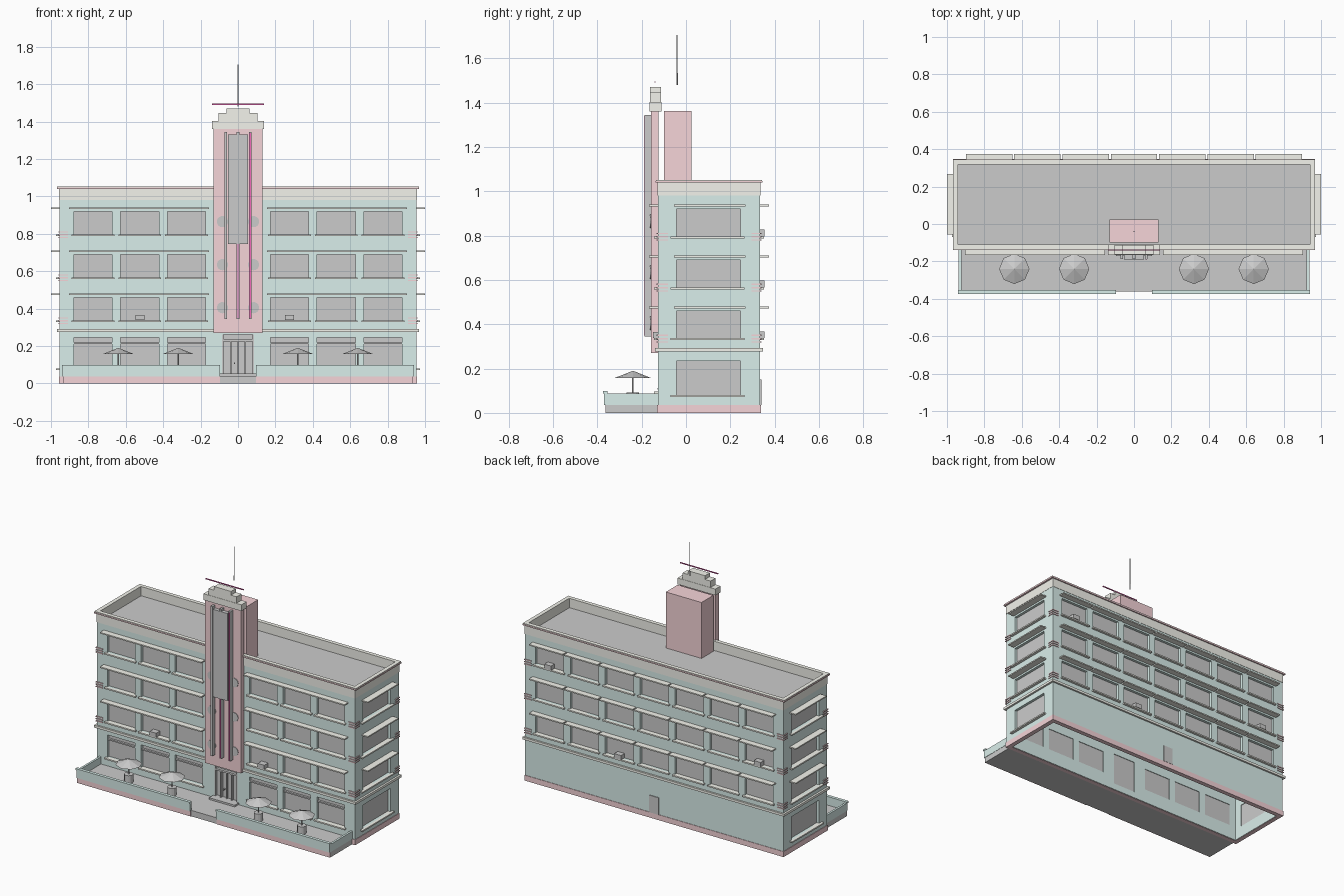
import bpy, bmesh, math
from mathutils import Matrix, Vector

if "Cube" in bpy.data.objects:
    bpy.data.objects.remove(bpy.data.objects["Cube"])


def material(name, rgb):
    m = bpy.data.materials.new(name)
    m.diffuse_color = (*rgb, 1)
    m.use_nodes = True
    m.node_tree.nodes["Principled BSDF"].inputs["Base Color"].default_value = m.diffuse_color
    return m


TEAL = material("pale_teal", (0.70, 0.86, 0.83))
PINK = material("soft_pink", (0.92, 0.66, 0.69))
CREAM = material("cream", (0.90, 0.90, 0.84))
NEON = material("neon_pink", (0.90, 0.15, 0.50))


def finish(name, bm, mat=None):
    me = bpy.data.meshes.new(name)
    bm.to_mesh(me)
    bm.free()
    ob = bpy.data.objects.new(name, me)
    bpy.context.collection.objects.link(ob)
    if mat:
        me.materials.append(mat)
    return ob


def boxes(name, items, mat=None):
    """One object from boxes given as (x0, x1, y0, y1, z0, z1)."""
    bm = bmesh.new()
    for x0, x1, y0, y1, z0, z1 in items:
        m = Matrix.Translation(((x0 + x1) / 2, (y0 + y1) / 2, (z0 + z1) / 2))
        m = m @ Matrix.Diagonal((x1 - x0, y1 - y0, z1 - z0, 1))
        bmesh.ops.create_cube(bm, size=1, matrix=m)
    return finish(name, bm, mat)


def mirror(items):
    return items + [(-b[1], -b[0], *b[2:]) for b in items]


def ring(x, y0, y1, z0, z1, t):
    """Rectangular frame around the building."""
    return [(-x, x, y0, y0 + t, z0, z1), (-x, x, y1 - t, y1, z0, z1),
            (-x, -x + t, y0 + t, y1 - t, z0, z1), (x - t, x, y0 + t, y1 - t, z0, z1)]


def cones(name, places, r1, r2, z0, z1, sides, mat=None):
    bm = bmesh.new()
    for x, y in places:
        bmesh.ops.create_cone(bm, cap_ends=True, segments=sides, radius1=r1, radius2=r2,
                              depth=z1 - z0, matrix=Matrix.Translation((x, y, (z0 + z1) / 2)))
    return finish(name, bm, mat)


X, YF, YB, T = 0.955, -0.127, 0.335, 0.03
FLOORS = [(0.337, 0.460), (0.567, 0.690), (0.797, 0.920)]
FRONT_X = [0.275, 0.525, 0.775]
BACK_X = [0.2583 * i for i in range(-3, 4)]

# window lists: cutters, glass, sills, eyebrows
cut, glass, sills, brows = [], [], [], []


def front_window(x, z0, z1):
    w = 0.102
    cut.extend(mirror([(x - w, x + w, YF - .05, YF + T + .02, z0, z1)]))
    glass.extend(mirror([(x - w, x + w, YF + .018, YF + .026, z0, z1)]))
    sills.extend(mirror([(x - w - .012, x + w + .012, YF - .018, YF + .018, z0 - .009, z0)]))


def back_window(x, z0, z1):
    w = 0.105
    cut.append((x - w, x + w, YB - T - .02, YB + .05, z0, z1))
    glass.append((x - w, x + w, YB - .026, YB - .018, z0, z1))
    sills.append((x - w - .01, x + w + .01, YB - .018, YB + .016, z0 - .009, z0))


def side_window(z0, z1):
    cut.extend(mirror([(X - T - .02, X + .05, -.043, .247, z0, z1)]))
    glass.extend(mirror([(X - .026, X - .018, -.043, .247, z0, z1)]))
    sills.extend(mirror([(X - .018, X + .018, -.07, .265, z0 - .009, z0)]))


for z0, z1 in FLOORS:
    zb = z1 + .012
    for x in FRONT_X:
        front_window(x, z0, z1)
    for x in BACK_X:
        back_window(x, z0, z1)
        brows.append((x - .124, x + .124, YB - .005, .375, zb, zb + .008))
    side_window(z0, z1)
    brows += mirror([(.155, .904, -.167, YF + .005, zb, zb + .008),
                     (X - .005, 1.0, -.055, .268, zb, zb + .008)])
for x in FRONT_X:
    front_window(x, .096, .246)
side_window(.08, .235)
cut.append((-.085, .085, YF - .05, YF + T + .02, .045, .262))

# hollow outer walls, open underneath, with window openings
walls = boxes("walls", [(-X, X, YF, YB, .002, .985)], TEAL)
for tag, items in (("hollow", [(-X + T, X - T, YF + T, YB - T, -.1, .96)]), ("openings", cut)):
    cutter = boxes(tag + "_cutter", items)
    cutter.hide_render = True
    mod = walls.modifiers.new(tag, 'BOOLEAN')
    mod.operation, mod.solver, mod.object = 'DIFFERENCE', 'EXACT', cutter
    bpy.context.view_layer.objects.active = walls
    bpy.ops.object.modifier_apply(modifier=tag)
    bpy.data.objects.remove(cutter)

boxes("window_glass", glass)
boxes("window_sills", sills, CREAM)
boxes("window_eyebrows", brows, CREAM)
boxes("shop_window_transoms",
      mirror([(x - .102, x + .102, YF + .004, YF + .018, .21, .219) for x in FRONT_X]))

# plinth, belt course, parapet, roof
boxes("plinth", ring(X + .003, YF - .004, YB + .003, 0, .036, T), PINK)
boxes("belt_course", ring(X + .013, YF - .012, YB + .012, .276, .292, .02), CREAM)
boxes("parapet", ring(X + .002, YF - .002, YB + .002, .98, 1.04, .015), CREAM)
boxes("parapet_trim", ring(.969, -.138, .345, 1.039, 1.047, .02), PINK)
boxes("parapet_coping", ring(.967, -.136, .343, 1.047, 1.052, .026)
      + ring(X - .002, YF + .002, YB - .002, .985, 1.047, .012), CREAM)
boxes("roof_deck", [(-X + .01, X - .01, YF + .01, YB - .01, .98, .988)])

# pink stripes wrapping the corners
stripes = []
for z0, z1 in FLOORS:
    for k in range(3):
        z = z0 - .02 + k * .015
        stripes += mirror([(.91, X + .005, YF - .006, YF + .045, z, z + .006),
                           (.91, X + .005, YB - .04, YB + .005, z, z + .006)])
boxes("corner_stripes", stripes, PINK)

# central pylon with fins, blade panel, portholes and stepped crown
boxes("pylon", [(-.132, .132, -.158, -.125, .27, 1.365)], PINK)
boxes("stair_tower", [(-.132, .132, -.10, .025, .98, 1.362)], PINK)
boxes("pylon_fins", [(x - .007, x + .007, -.187, -.156, .345, 1.345) for x in (-.066, 0, .066)])
boxes("neon_strips", [(x - .004, x + .004, -.190, -.186, .35, z)
                      for x, z in ((0, .745), (.066, 1.34))], NEON)
boxes("blade_panel", [(-.053, .053, -.189, -.165, .745, 1.33)])
boxes("pylon_crown", [(-.14, .14, -.165, -.11, 1.36, 1.402),
                      (-.103, .103, -.163, -.112, 1.402, 1.445),
                      (-.062, .062, -.163, -.112, 1.445, 1.47)], CREAM)
bm = bmesh.new()
for z in (.405, .635, .865):
    for x in (-.083, .083):
        bmesh.ops.create_cone(bm, cap_ends=True, segments=24, radius1=.03, radius2=.03, depth=.008,
                              matrix=Matrix.Translation((x, -.158, z)) @ Matrix.Rotation(math.pi / 2, 4, 'X'))
finish("portholes", bm)
boxes("crown_bar", [(-.14, .14, -.143, -.137, 1.49, 1.496)], NEON)
cones("antenna", [(0, -.04)], .003, .002, 1.48, 1.706, 8)

# entrance doors in their recess, and service door at the back
boxes("entrance_glazing", [(-.085, .085, YF + .018, YF + .026, .04, .262)])
boxes("entrance_frame", mirror([(.036, .044, YF, YF + .02, .04, .235), (.0775, .085, YF, YF + .02, .04, .262)])
      + [(-.003, .003, YF + .004, YF + .02, .04, .225), (-.085, .085, YF, YF + .02, .225, .237)])
boxes("door_handle", [(-.022, -.016, YF - .002, YF + .018, .105, .112)])
boxes("service_door", [(-.035, .035, YB - .005, YB + .005, .036, .15)])

# air conditioners
boxes("air_conditioners",
      [(x - .024, x + .024, -.15, -.105, .338, .366) for x in (-.525, .275)]
      + [(x - .025, x + .025, YB - .02, .355, FLOORS[f][0], FLOORS[f][0] + .03)
         for x, f in ((.775, 2), (-.775, 1), (.258, 0))])

# terrace, low walls, steps
boxes("terrace_floor", [(-.935, .935, -.36, YF - .002, 0, .04)])
boxes("terrace_skirt", mirror([(.095, .935, -.364, -.359, 0, .036)]), PINK)
boxes("terrace_walls", mirror([(.095, .937, -.370, -.356, .036, .09),
                               (.923, .937, -.356, YF, .036, .088)]), TEAL)
boxes("terrace_coping", mirror([(.095, .941, -.375, -.354, .088, .099)]), TEAL)
boxes("entrance_step", [(-.095, .095, -.17, YF + .02, .038, .052)])

# parasols with tables
spots = [(x, -.24) for x in (-.64, -.32, .32, .64)]
cones("tables", spots, .028, .028, .04, .092, 12)
cones("parasol_poles", spots, .004, .004, .09, .165, 8)
cones("parasols", spots, .081, 0, .158, .19, 8)
